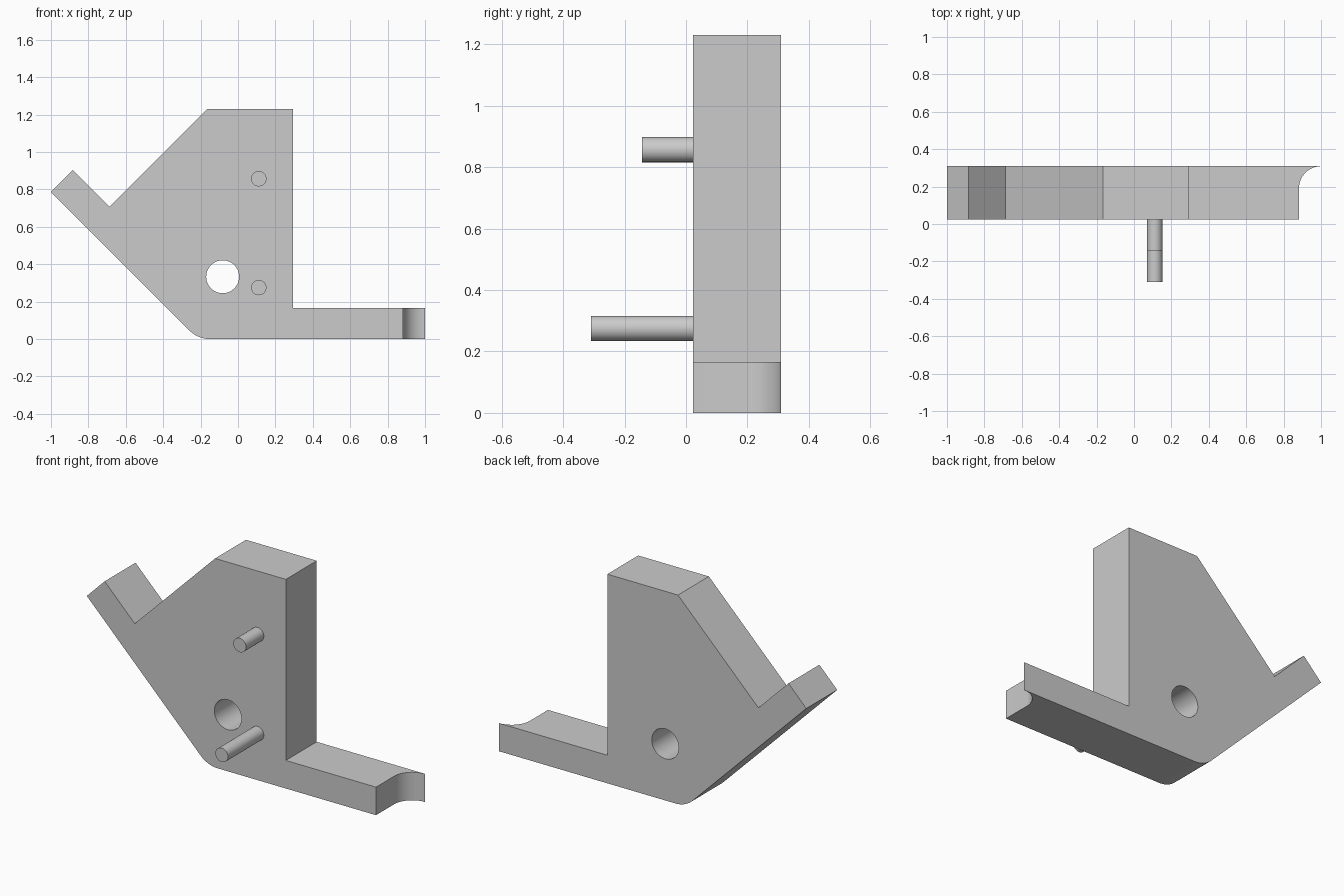
import bpy, bmesh, math
from mathutils import Vector

cube = bpy.data.objects.get("Cube")
if cube:
    bpy.data.objects.remove(cube, do_unlink=True)

FRONT, BACK = 0.023, 0.31

grey = bpy.data.materials.new("plain grey")
grey.use_nodes = True
colour = (0.6, 0.6, 0.6, 1)
grey.diffuse_color = colour
grey.node_tree.nodes["Principled BSDF"].inputs["Base Color"].default_value = colour


def arc(cx, cy, r, start, end, steps=12):
    angles = [math.radians(start + (end - start) * i / steps) for i in range(steps + 1)]
    return [(cx + r * math.cos(a), cy + r * math.sin(a)) for a in angles]


def prism(name, points, push):
    """Extrude a closed outline of 3D points along a vector."""
    bm = bmesh.new()
    face = bm.faces.new([bm.verts.new(p) for p in points])
    result = bmesh.ops.extrude_face_region(bm, geom=[face])
    verts = [g for g in result["geom"] if isinstance(g, bmesh.types.BMVert)]
    bmesh.ops.translate(bm, verts=verts, vec=Vector(push))
    bmesh.ops.recalc_face_normals(bm, faces=bm.faces)
    mesh = bpy.data.meshes.new(name)
    bm.to_mesh(mesh)
    bm.free()
    mesh.materials.append(grey)
    obj = bpy.data.objects.new(name, mesh)
    bpy.context.collection.objects.link(obj)
    return obj


def rod(name, x, z, r, y0, y1):
    """Round bar running front to back."""
    ring = arc(x, z, r, 0, 360, 48)[:-1]
    return prism(name, [(px, y0, pz) for px, pz in ring], (0, y1 - y0, 0))


def smooth(obj):
    bpy.ops.object.select_all(action="DESELECT")
    obj.select_set(True)
    bpy.context.view_layer.objects.active = obj
    bpy.ops.object.shade_smooth_by_angle(angle=math.radians(30))


# Plate outline with slanted arm, rounded heel and foot
outline = [(-1, 0.786), (-0.884, 0.903), (-0.688, 0.707), (-0.165, 1.23),
           (0.295, 1.23), (0.295, 0.165), (1, 0.165), (1, 0)]
outline += arc(-0.149, 0.157, 0.157, 270, 225)
plate = prism("bracket_plate", [(x, FRONT, z) for x, z in outline], (0, BACK - FRONT, 0))

# Through hole and curved cut at the end of the foot
hole = rod("hole_cutter", -0.082, 0.333, 0.088, -0.1, 0.5)
notch_outline = [(1.1, -0.1), (0.882, -0.1)] + arc(1.0, 0.191, 0.118, 180, 90, 16) + [(1.1, 0.309)]
notch = prism("notch_cutter", [(x, y, -0.1) for x, y in notch_outline], (0, 0, 0.4))

bpy.context.view_layer.objects.active = plate
for cutter in (hole, notch):
    cutter.hide_render = True
    mod = plate.modifiers.new("cut", "BOOLEAN")
    mod.operation, mod.solver, mod.object = "DIFFERENCE", "EXACT", cutter
    bpy.ops.object.modifier_apply(modifier=mod.name)
    bpy.data.objects.remove(cutter, do_unlink=True)
smooth(plate)

# Two pins on the front face
smooth(rod("upper_pin", 0.111, 0.857, 0.041, -0.143, FRONT + 0.01))
smooth(rod("lower_pin", 0.111, 0.275, 0.041, -0.31, FRONT + 0.01))
